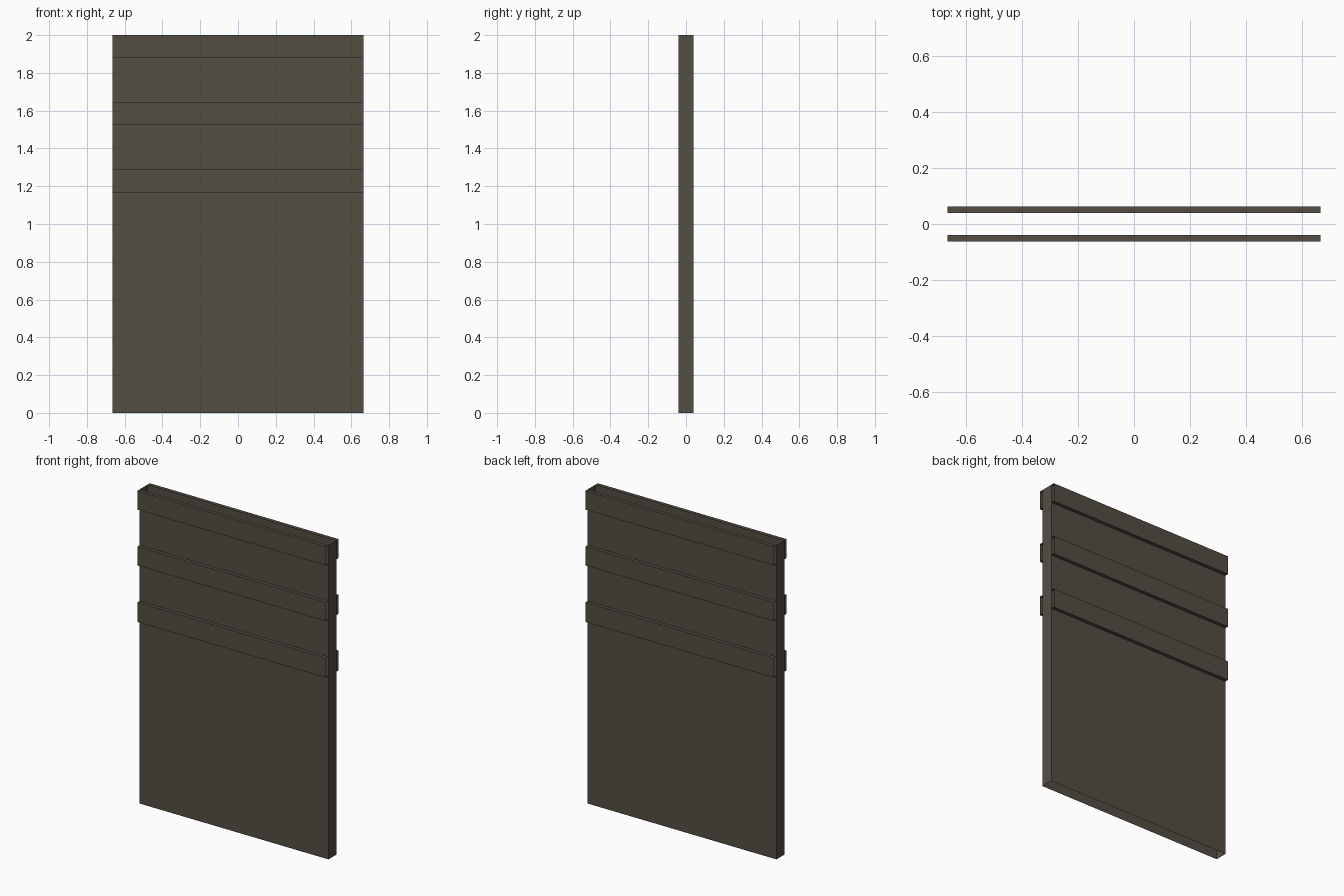
import bpy

if "Cube" in bpy.data.objects:
    bpy.data.objects.remove(bpy.data.objects["Cube"])

HALF_W, HALF_D, HEIGHT = 0.665, 0.04, 2.0
SLAT_OUT = 0.063
SLATS = [(1.88, 2.0), (1.525, 1.645), (1.165, 1.29)]

mat = bpy.data.materials.new("dark_olive_brown")
mat.diffuse_color = (0.088, 0.075, 0.057, 1)
mat.use_nodes = True
mat.node_tree.nodes["Principled BSDF"].inputs["Base Color"].default_value = mat.diffuse_color


def strip(name, points, closed=False):
    """Open sheet: joins consecutive edges given as (start, end) point pairs."""
    verts = [p for pair in points for p in pair]
    n = len(points)
    faces = []
    for i in range(n if closed else n - 1):
        j = (i + 1) % n
        faces.append((2 * i, 2 * j, 2 * j + 1, 2 * i + 1))
    mesh = bpy.data.meshes.new(name)
    mesh.from_pydata(verts, [], faces)
    mesh.materials.append(mat)
    obj = bpy.data.objects.new(name, mesh)
    bpy.context.collection.objects.link(obj)
    return obj


# Hollow panel, open at top and bottom
corners = [(-HALF_W, -HALF_D), (HALF_W, -HALF_D), (HALF_W, HALF_D), (-HALF_W, HALF_D)]
strip("panel", [((x, y, 0), (x, y, HEIGHT)) for x, y in corners], closed=True)

# Raised channel slats with open ends, on front and back
for side, s in (("front", -1), ("back", 1)):
    for i, (z0, z1) in enumerate(SLATS):
        profile = [(HALF_D, z0), (SLAT_OUT, z0), (SLAT_OUT, z1), (HALF_D, z1)]
        strip(f"{side}_slat_{i + 1}",
              [((s * HALF_W, s * y, z), (-s * HALF_W, s * y, z)) for y, z in profile]
              if s < 0 else
              [((HALF_W, y, z), (-HALF_W, y, z)) for y, z in profile])

# Make the slat faces point outwards
for obj in bpy.context.collection.objects:
    if "slat" in obj.name:
        outward = -1 if obj.name.startswith("front") else 1
        if obj.data.polygons[1].normal.y * outward < 0:
            obj.data.flip_normals()
